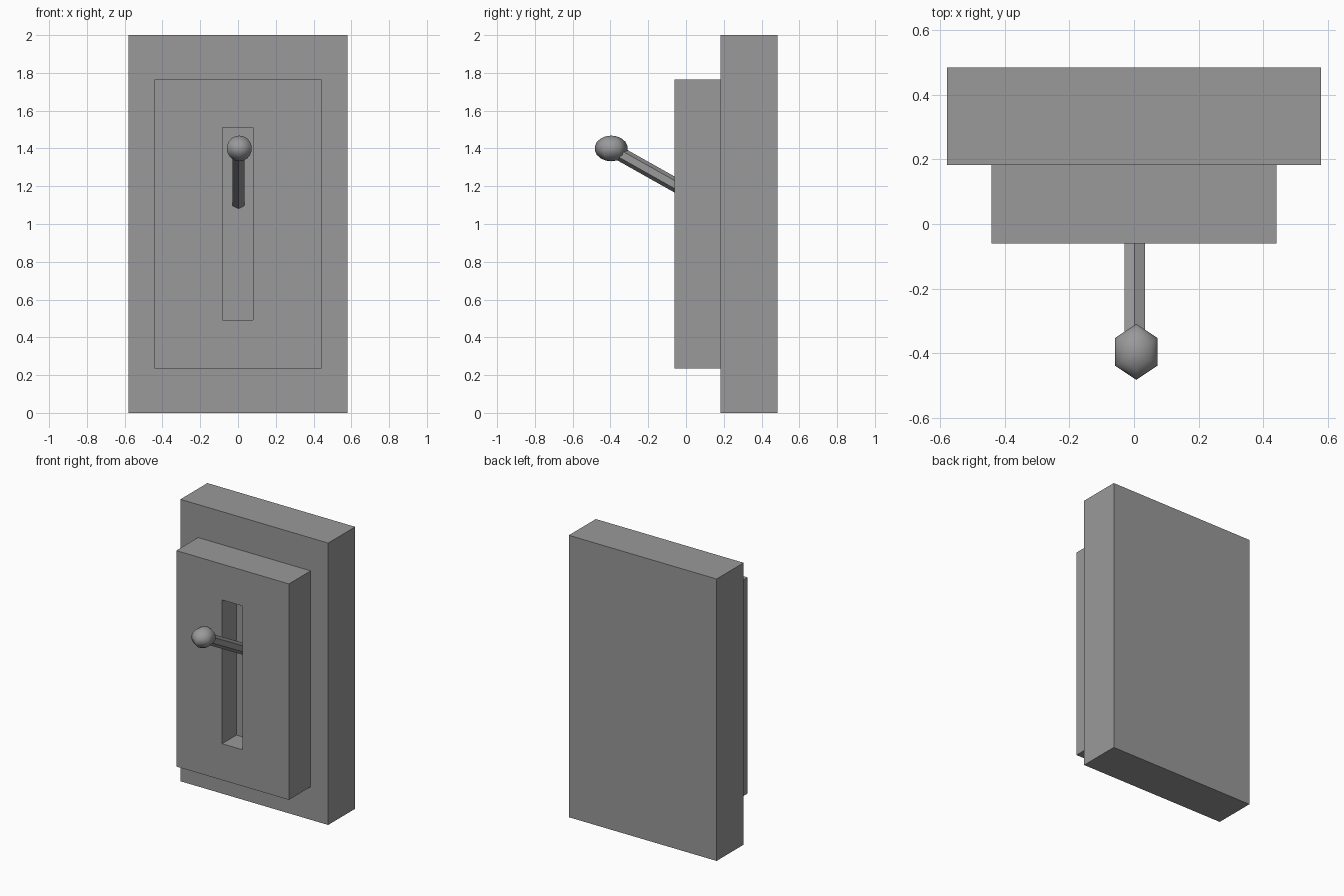
import bpy, bmesh
from math import atan2
from mathutils import Matrix, Vector

if "Cube" in bpy.data.objects:
    bpy.data.objects.remove(bpy.data.objects["Cube"])

# Dark grey shared by every part
grey = bpy.data.materials.new("dark_grey")
grey.diffuse_color = (0.32, 0.32, 0.32, 1)
grey.use_nodes = True
grey.node_tree.nodes["Principled BSDF"].inputs["Base Color"].default_value = grey.diffuse_color


def finish(name, bm, smooth=False):
    bmesh.ops.recalc_face_normals(bm, faces=bm.faces)
    for f in bm.faces:
        f.smooth = smooth
    mesh = bpy.data.meshes.new(name)
    bm.to_mesh(mesh)
    bm.free()
    mesh.materials.append(grey)
    obj = bpy.data.objects.new(name, mesh)
    bpy.context.collection.objects.link(obj)
    return obj


def box(x0, x1, y0, y1, z0, z1):
    bm = bmesh.new()
    size = Matrix.Diagonal((x1 - x0, y1 - y0, z1 - z0, 1))
    mid = Matrix.Translation(((x0 + x1) / 2, (y0 + y1) / 2, (z0 + z1) / 2))
    bmesh.ops.create_cube(bm, size=1, matrix=mid @ size)
    return bm


# Wall-side back plate
finish("back_plate", box(-0.58, 0.58, 0.183, 0.485, 0, 2))

# Front plate with a recessed slot: inset the front face, then push it inwards
bm = box(-0.442, 0.442, -0.06, 0.183, 0.234, 1.766)
bm.normal_update()
front = min(bm.faces, key=lambda f: f.calc_center_median().y)
bmesh.ops.inset_region(bm, faces=[front], thickness=0.1)
for v in front.verts:
    v.co.x = 0.079 if v.co.x > 0 else -0.083
    v.co.z = 1.512 if v.co.z > 1 else 0.492
slot = bmesh.ops.extrude_discrete_faces(bm, faces=[front])["faces"][0]
for v in slot.verts:
    v.co.y = 0.10
finish("front_plate", bm)

# Six-sided lever from the slot back up to the knob
start, end = Vector((0.002, 0.11, 1.113)), Vector((0.002, -0.40, 1.40))
d = end - start
bm = bmesh.new()
bmesh.ops.create_cone(
    bm, cap_ends=True, segments=6, radius1=0.037, radius2=0.037, depth=d.length,
    matrix=Matrix.Translation((start + end) / 2) @ Matrix.Rotation(atan2(-d.y, d.z), 4, 'X'))
finish("lever_arm", bm)

# Rounded knob, six segments around
bm = bmesh.new()
bmesh.ops.create_uvsphere(
    bm, u_segments=6, v_segments=9, radius=1,
    matrix=Matrix.Translation((0.007, -0.396, 1.40)) @ Matrix.Diagonal((0.0765, 0.088, 0.068, 1)))
finish("lever_knob", bm, smooth=True)
